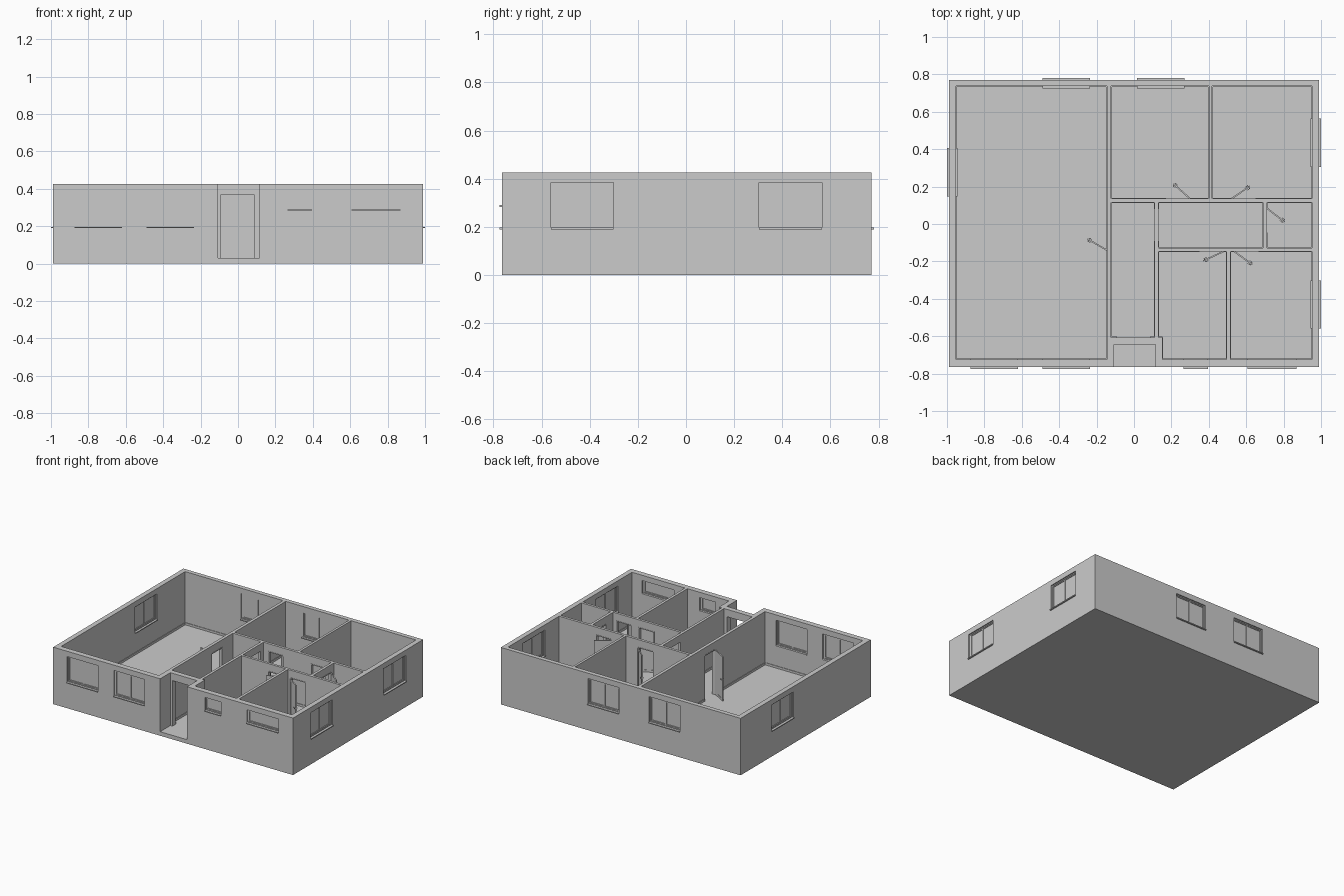
import bpy, bmesh, math
from mathutils import Matrix

if "Cube" in bpy.data.objects:
    bpy.data.objects.remove(bpy.data.objects["Cube"])

FLOOR, TOP, HEAD = 0.03, 0.425, 0.37


def new_object(name, bm):
    bmesh.ops.recalc_face_normals(bm, faces=bm.faces)
    me = bpy.data.meshes.new(name)
    bm.to_mesh(me)
    bm.free()
    ob = bpy.data.objects.new(name, me)
    bpy.context.collection.objects.link(ob)
    return ob


def add_box(bm, x0, x1, y0, y1, z0, z1):
    m = Matrix.Translation(((x0 + x1) / 2, (y0 + y1) / 2, (z0 + z1) / 2))
    m = m @ Matrix.Diagonal((abs(x1 - x0), abs(y1 - y0), abs(z1 - z0), 1))
    return bmesh.ops.create_cube(bm, size=1, matrix=m)["verts"]


def prism(name, poly, z0, z1):
    bm = bmesh.new()
    f = bm.faces.new([bm.verts.new((x, y, z0)) for x, y in poly])
    r = bmesh.ops.extrude_face_region(bm, geom=[f])
    bmesh.ops.translate(bm, vec=(0, 0, z1 - z0),
                        verts=[v for v in r["geom"] if isinstance(v, bmesh.types.BMVert)])
    return new_object(name, bm)


def rect(x0, x1, y0, y1):
    return [(x0, y0), (x1, y0), (x1, y1), (x0, y1)]


def cut(target, poly, z0, z1):
    c = prism("cutter", poly, z0, z1)
    c.hide_render = True
    mod = target.modifiers.new("cut", "BOOLEAN")
    mod.operation, mod.solver, mod.object = "DIFFERENCE", "EXACT", c
    bpy.context.view_layer.objects.active = target
    bpy.ops.object.modifier_apply(modifier=mod.name)
    bpy.data.objects.remove(c)


# Room outlines, counter-clockwise
rooms = [
    rect(-0.953, -0.145, -0.724, 0.737),
    rect(-0.122, 0.400, 0.135, 0.737),
    rect(0.418, 0.953, 0.135, 0.737),
    rect(-0.122, 0.110, -0.606, 0.115),
    rect(0.130, 0.690, -0.127, 0.115),
    rect(0.710, 0.953, -0.127, 0.115),
    [(0.152, -0.724), (0.495, -0.724), (0.495, -0.146), (0.130, -0.146),
     (0.130, -0.606), (0.152, -0.606)],
    rect(0.515, 0.953, -0.724, -0.146),
]

# Doorways: wall direction, start, end, wall faces, hinge at end?, leaf swing (degrees) or None
doorways = [
    ("y", -0.140, -0.010, -0.145, -0.122, (-0.145, -0.140), 150),
    ("x", 0.170, 0.300, 0.115, 0.135, (0.300, 0.135), 138),
    ("x", 0.520, 0.650, 0.115, 0.135, (0.520, 0.135), 34),
    ("y", -0.045, 0.085, 0.690, 0.710, (0.710, 0.085), -38),
    ("x", 0.350, 0.480, -0.146, -0.127, (0.480, -0.146), 205),
    ("x", 0.535, 0.665, -0.146, -0.127, (0.535, -0.146), -36),
    ("y", -0.090, 0.080, 0.110, 0.130, None, 0),
    ("x", -0.090, 0.085, -0.645, -0.606, None, 0),
]

# Windows: side, start, end, sill height, pane count
LOW, HIGH, WTOP = 0.19, 0.283, 0.385
windows = [
    ("front", -0.875, -0.620, LOW, 2), ("front", -0.490, -0.235, LOW, 2),
    ("front", 0.265, 0.395, HIGH, 1), ("front", 0.608, 0.870, HIGH, 1),
    ("back", -0.490, -0.235, LOW, 2), ("back", 0.015, 0.270, LOW, 2),
    ("right", -0.560, -0.302, LOW, 2), ("right", 0.304, 0.565, LOW, 2),
    ("left", 0.148, 0.406, LOW, 2),
]
WALL = 0.038


def side_rect(side, u0, u1, v0, v1):
    """Plan rectangle for a wall side: u along the wall, v outward from its face."""
    if side == "front":
        return u0, u1, -0.765 - v1, -0.765 - v0
    if side == "back":
        return u0, u1, 0.770 + v0, 0.770 + v1
    if side == "right":
        return 0.990 + v0, 0.990 + v1, u0, u1
    return -0.990 - v1, -0.990 - v0, u0, u1


# House shell: solid block with rooms, porch, doorways and windows removed
shell = prism("house_shell", rect(-0.99, 0.99, -0.765, 0.77), 0, TOP)
for poly in rooms:
    cut(shell, poly, FLOOR, 0.6)
cut(shell, rect(-0.107, 0.114, -0.9, -0.645), FLOOR, 0.6)
for d, a, b, w0, w1, *_ in doorways:
    e = 0.003
    plan = (a, b, w0 - e, w1 + e) if d == "x" else (w0 - e, w1 + e, a, b)
    cut(shell, rect(*plan), FLOOR, HEAD)
for side, a, b, z0, n in windows:
    cut(shell, rect(*side_rect(side, a, b, -WALL - 0.01, 0.02)), z0, WTOP)

# Skirting boards along every room edge, broken at doorways
bm = bmesh.new()
SK, SH = 0.004, 0.016
for poly in rooms:
    for (x0, y0), (x1, y1) in zip(poly, poly[1:] + poly[:1]):
        d = "x" if abs(y1 - y0) < 1e-6 else "y"
        c = y0 if d == "x" else x0
        lo, hi = sorted((x0, x1) if d == "x" else (y0, y1))
        inward = math.copysign(SK, (x1 - x0) if d == "x" else (y0 - y1))
        gaps = sorted((g[1], g[2]) for g in doorways if g[0] == d
                      and g[3] - 0.003 <= c <= g[4] + 0.003 and g[2] > lo and g[1] < hi)
        for g0, g1 in gaps + [(hi, hi)]:
            if g0 - lo > 0.005:
                if d == "x":
                    add_box(bm, lo, g0, c, c + inward, FLOOR, FLOOR + SH)
                else:
                    add_box(bm, c, c + inward, lo, g0, FLOOR, FLOOR + SH)
            lo = g1
new_object("skirting_boards", bm)

# Window frames, panes and sills
for i, (side, a, b, z0, n) in enumerate(windows, 1):
    frame, glass, sill = bmesh.new(), bmesh.new(), bmesh.new()

    def part(bm, u0, u1, v0, v1, za, zb):
        add_box(bm, *side_rect(side, u0, u1, v0, v1), za, zb)

    def border(u0, u1, za, zb, w, v0, v1):
        part(frame, u0, u0 + w, v0, v1, za, zb)
        part(frame, u1 - w, u1, v0, v1, za, zb)
        part(frame, u0 + w, u1 - w, v0, v1, za, za + w)
        part(frame, u0 + w, u1 - w, v0, v1, zb - w, zb)

    s0 = z0 + 0.007
    border(a, b, s0, WTOP, 0.007, -0.030, -0.008)
    step = (b - a - 0.014) / n
    for k in range(n):
        u = a + 0.007 + k * step
        border(u, u + step, s0 + 0.007, WTOP - 0.007, 0.006, -0.026, -0.012)
        part(glass, u + 0.006, u + step - 0.006, -0.021, -0.017, s0 + 0.013, WTOP - 0.013)
    part(sill, a, b, -WALL - 0.008, 0.010, z0, s0)
    new_object(f"window_frame_{i}", frame)
    new_object(f"window_glass_{i}", glass)
    new_object(f"window_sill_{i}", sill)

# Door linings and open door leaves with handles
for i, (d, a, b, w0, w1, hinge, ang) in enumerate(doorways, 1):
    if hinge is None:
        continue
    bm = bmesh.new()
    e, t = 0.002, 0.006
    for u0, u1, za, zb in ((a, a + t, FLOOR, HEAD), (b - t, b, FLOOR, HEAD),
                           (a + t, b - t, HEAD - t, HEAD)):
        plan = (u0, u1, w0 - e, w1 + e) if d == "x" else (w0 - e, w1 + e, u0, u1)
        add_box(bm, *plan, za, zb)
    new_object(f"door_lining_{i}", bm)

    bm = bmesh.new()
    L, h0, h1, r = 0.120, FLOOR + 0.003, HEAD - 0.008, 0.016
    add_box(bm, r, L - r, -0.002, 0.002, h0 + r, h1 - r)
    for u0, u1, za, zb in ((0, r, h0, h1), (L - r, L, h0, h1),
                           (r, L - r, h0, h0 + r), (r, L - r, h1 - r, h1)):
        add_box(bm, u0, u1, -0.004, 0.004, za, zb)
    leaf = new_object(f"door_leaf_{i}", bm)

    bm = bmesh.new()
    for s in (-1, 1):
        add_box(bm, L - 0.010, L - 0.006, s * 0.004, s * 0.011, 0.187, 0.192)
        add_box(bm, L - 0.024, L - 0.006, s * 0.008, s * 0.011, 0.187, 0.192)
    handle = new_object(f"door_handle_{i}", bm)
    for ob in (leaf, handle):
        ob.location = (hinge[0], hinge[1], 0)
        ob.rotation_euler.z = math.radians(ang)
